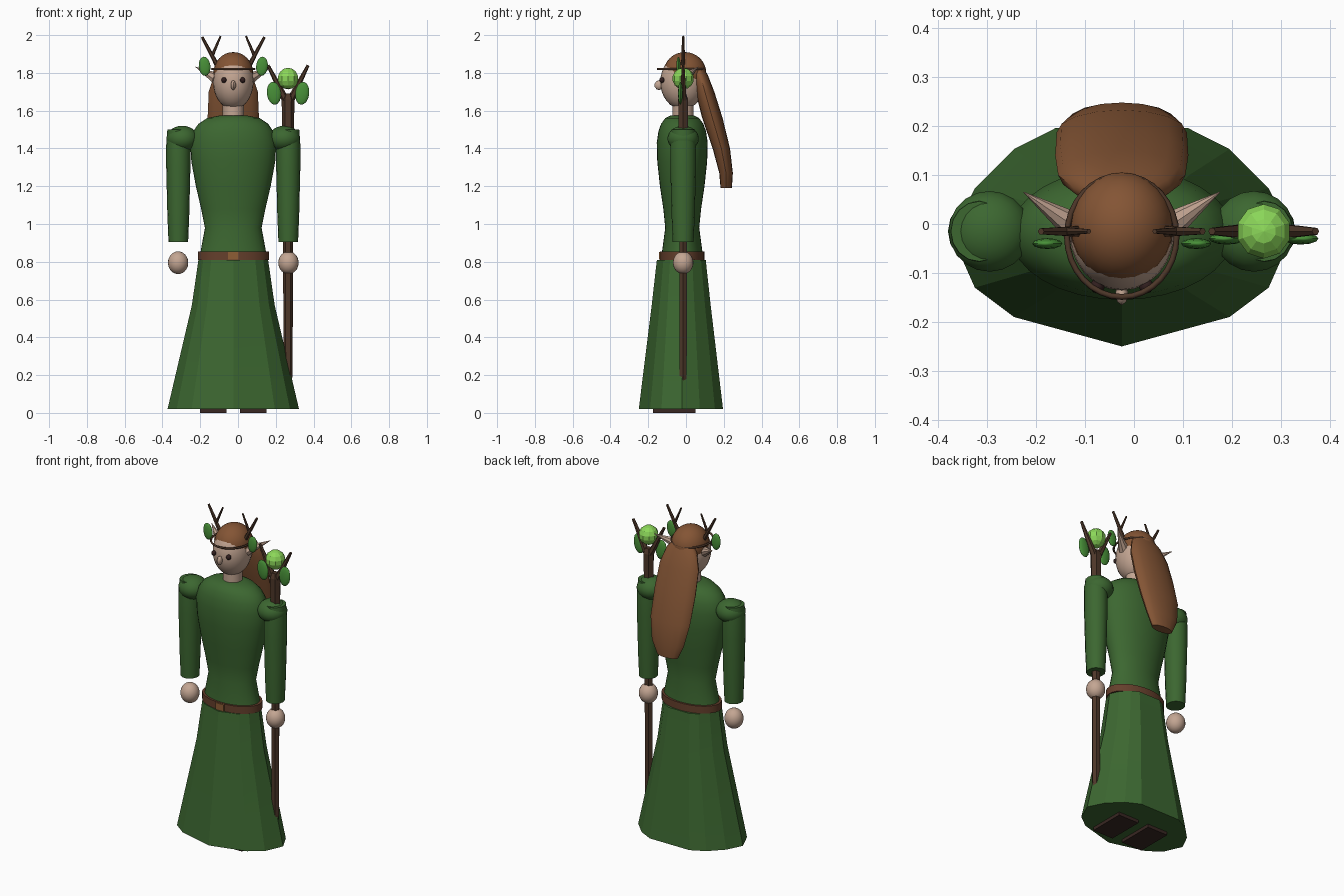
import bpy, bmesh, math
from mathutils import Vector, Matrix

if "Cube" in bpy.data.objects:
    bpy.data.objects.remove(bpy.data.objects["Cube"])

CX, CY = -0.025, -0.015   # body axis


def material(name, r, g, b):
    m = bpy.data.materials.new(name)
    m.use_nodes = True
    m.diffuse_color = (r, g, b, 1)
    bsdf = m.node_tree.nodes["Principled BSDF"]
    bsdf.inputs["Base Color"].default_value = (r, g, b, 1)
    bsdf.inputs["Roughness"].default_value = 0.8
    return m


ROBE = material("forest green", 0.045, 0.135, 0.03)
SKIN = material("skin", 0.55, 0.38, 0.29)
HAIR = material("auburn", 0.23, 0.09, 0.035)
WOOD = material("dark wood", 0.075, 0.038, 0.022)
BELT = material("belt leather", 0.13, 0.05, 0.025)
BUCKLE = material("buckle bronze", 0.27, 0.11, 0.035)
LEAF = material("leaf green", 0.065, 0.28, 0.04)
ORB = material("bright green", 0.26, 0.68, 0.1)
EYE = material("dark eye", 0.03, 0.013, 0.013)
BOOT = material("boot brown", 0.04, 0.02, 0.016)


def finish(name, bm, mat, smooth=35):
    bmesh.ops.recalc_face_normals(bm, faces=bm.faces)
    mesh = bpy.data.meshes.new(name)
    bm.to_mesh(mesh)
    bm.free()
    ob = bpy.data.objects.new(name, mesh)
    bpy.context.collection.objects.link(ob)
    mesh.materials.append(mat)
    if smooth:
        bpy.ops.object.select_all(action="DESELECT")
        ob.select_set(True)
        bpy.context.view_layer.objects.active = ob
        bpy.ops.object.shade_smooth_by_angle(angle=math.radians(smooth))
    return ob


def loft(name, rings, mat, smooth=35):
    """Skin a list of equal-length point rings and cap both ends."""
    bm = bmesh.new()
    loops = [[bm.verts.new(p) for p in ring] for ring in rings]
    n = len(loops[0])
    for a, b in zip(loops, loops[1:]):
        for i in range(n):
            j = (i + 1) % n
            bm.faces.new((a[i], a[j], b[j], b[i]))
    bm.faces.new(loops[0])
    bm.faces.new(loops[-1])
    return finish(name, bm, mat, smooth)


def ellipse(x, y, z, rx, ry, n=24):
    steps = [2 * math.pi * i / n for i in range(n)]
    return [(x + rx * math.cos(a), y + ry * math.sin(a), z) for a in steps]


def ball(name, loc, radii, mat, seg=20, tilt=0):
    bm = bmesh.new()
    m = Matrix.Translation(loc) @ Matrix.Rotation(tilt, 4, "Y") @ Matrix.Diagonal((*radii, 1))
    bmesh.ops.create_uvsphere(bm, u_segments=seg, v_segments=seg * 2 // 3, radius=1, matrix=m)
    return finish(name, bm, mat, 40)


def box(name, loc, size, mat):
    bm = bmesh.new()
    bmesh.ops.create_cube(bm, size=1, matrix=Matrix.Translation(loc) @ Matrix.Diagonal((*size, 1)))
    return finish(name, bm, mat, 0)


def rod(name, a, b, r1, r2, mat, seg=6):
    a, b = Vector(a), Vector(b)
    bm = bmesh.new()
    m = Matrix.Translation((a + b) / 2) @ (b - a).to_track_quat("Z", "Y").to_matrix().to_4x4()
    bmesh.ops.create_cone(bm, cap_ends=True, segments=seg, radius1=r1, radius2=r2,
                          depth=(b - a).length, matrix=m)
    return finish(name, bm, mat, 0)


# Skirt: faceted hem polygon scaled up to the waist
half_hem = [(0, -.228), (.22, -.168), (.30, -.108), (.348, 0), (.30, .095),
            (.22, .175), (.135, .218)]
hem = half_hem + [(-x, y) for x, y in reversed(half_hem[1:])]
skirt_levels = [(.02, 1, 1), (.57, .63, .70), (.81, .53, .58)]
loft("skirt", [[(CX + x * sx, y * sy - .022, z) for x, y in hem]
               for z, sx, sy in skirt_levels], ROBE, 15)

# Bodice
bodice = [(.79, .18, .108), (.86, .172, .106), (.98, .15, .09), (1.08, .17, .1),
          (1.2, .198, .118), (1.33, .222, .132), (1.43, .228, .135), (1.49, .212, .126),
          (1.53, .185, .112), (1.56, .14, .09), (1.575, .07, .06)]
loft("bodice", [ellipse(CX, CY - .005, z, a, b, 32) for z, a, b in bodice], ROBE)

# Belt and buckle
loft("belt", [ellipse(CX, -.02, z, .188, .118, 32) for z in (.81, .855)], BELT)
box("buckle", (CX, -.138, .832), (.056, .012, .042), BUCKLE)

# Neck, head and face
loft("neck", [ellipse(CX, CY, z, .056, .056, 16) for z in (1.55, 1.66)], SKIN)
ball("head", (CX, -.018, 1.752), (.107, .118, .145), SKIN, 24)
ball("nose", (CX, -.142, 1.735), (.014, .025, .026), SKIN, 8)

# Hair cap and long falling hair
ball("hair_cap", (CX, -.006, 1.8), (.105, .113, .11), HAIR, 24)
tail = [(.055, 1.84, .055, .03), (.075, 1.79, .1, .04), (.1, 1.7, .13, .05),
        (.14, 1.56, .136, .054), (.187, 1.4, .133, .046), (.212, 1.27, .108, .036),
        (.213, 1.19, .07, .03)]
loft("long_hair", [ellipse(CX, y, z, a, b, 16) for y, z, a, b in tail], HAIR, 45)

# Circlet
loop = bpy.data.curves.new("circlet", "CURVE")
loop.dimensions = "3D"
loop.bevel_depth = .006
loop.bevel_resolution = 1
spline = loop.splines.new("POLY")
points = ellipse(CX, -.025, 1.82, .112, .124, 32)
spline.points.add(len(points) - 1)
for p, co in zip(spline.points, points):
    p.co = (*co, 1)
spline.use_cyclic_u = True
circlet = bpy.data.objects.new("circlet", loop)
loop.materials.append(WOOD)
bpy.context.collection.objects.link(circlet)

# Paired parts
for side, s in (("left", 1), ("right", -1)):
    def at(x, y, z):
        return (CX + s * x, y, z)

    ball(side + "_eye", at(.05, -.127, 1.762), (.015, .015, .015), EYE, 10)
    rod(side + "_ear", at(.09, -.01, 1.77), at(.2, .065, 1.832), .032, .001, SKIN, 8)
    ball(side + "_crown_leaf", at(.152, -.04, 1.835), (.031, .011, .051), LEAF, 12, s * .1)

    # Antler with one inner tine
    rod(side + "_antler", at(.08, CY, 1.83), at(.165, CY, 1.99), .013, .007, WOOD)
    rod(side + "_antler_tine", at(.112, CY, 1.89), at(.067, CY, 1.995), .009, .005, WOOD)

    # Sleeve, shoulder puff and hand
    sleeve = [(.905, .052), (1.05, .058), (1.3, .064), (1.42, .064), (1.5, .058)]
    loft(side + "_sleeve", [ellipse(CX + s * .291, CY, z, r, r * 1.06, 16)
                            for z, r in sleeve], ROBE)
    ball(side + "_shoulder", at(.27, CY, 1.452), (.084, .083, .068), ROBE)
    ball(side + "_hand", at(.292, CY, .795), (.054, .054, .06), SKIN)
    box(side + "_boot", at(.105, -.0625, .015), (.14, .225, .03), BOOT)

# Staff with forked top
SX = .265
shaft = [(.07, .005), (.2, .024), (.8, .026), (1.3, .028), (1.66, .034), (1.69, .02)]
loft("staff", [ellipse(SX, CY, z, r, r * .9, 6) for z, r in shaft], WOOD, 0)
for side, s in (("left", 1), ("right", -1)):
    rod("staff_prong_" + side, (SX, CY, 1.63), (SX + s * .106, CY, 1.84), .022, .008, WOOD)
    ball("staff_leaf_" + side, (SX + s * .075, -.03, 1.692), (.037, .012, .061), LEAF, 12, s * .12)

# Faceted orb
bm = bmesh.new()
bmesh.ops.create_uvsphere(bm, u_segments=10, v_segments=7, radius=.057,
                          matrix=Matrix.Translation((SX, CY, 1.77)))
finish("staff_orb", bm, ORB, 0)
